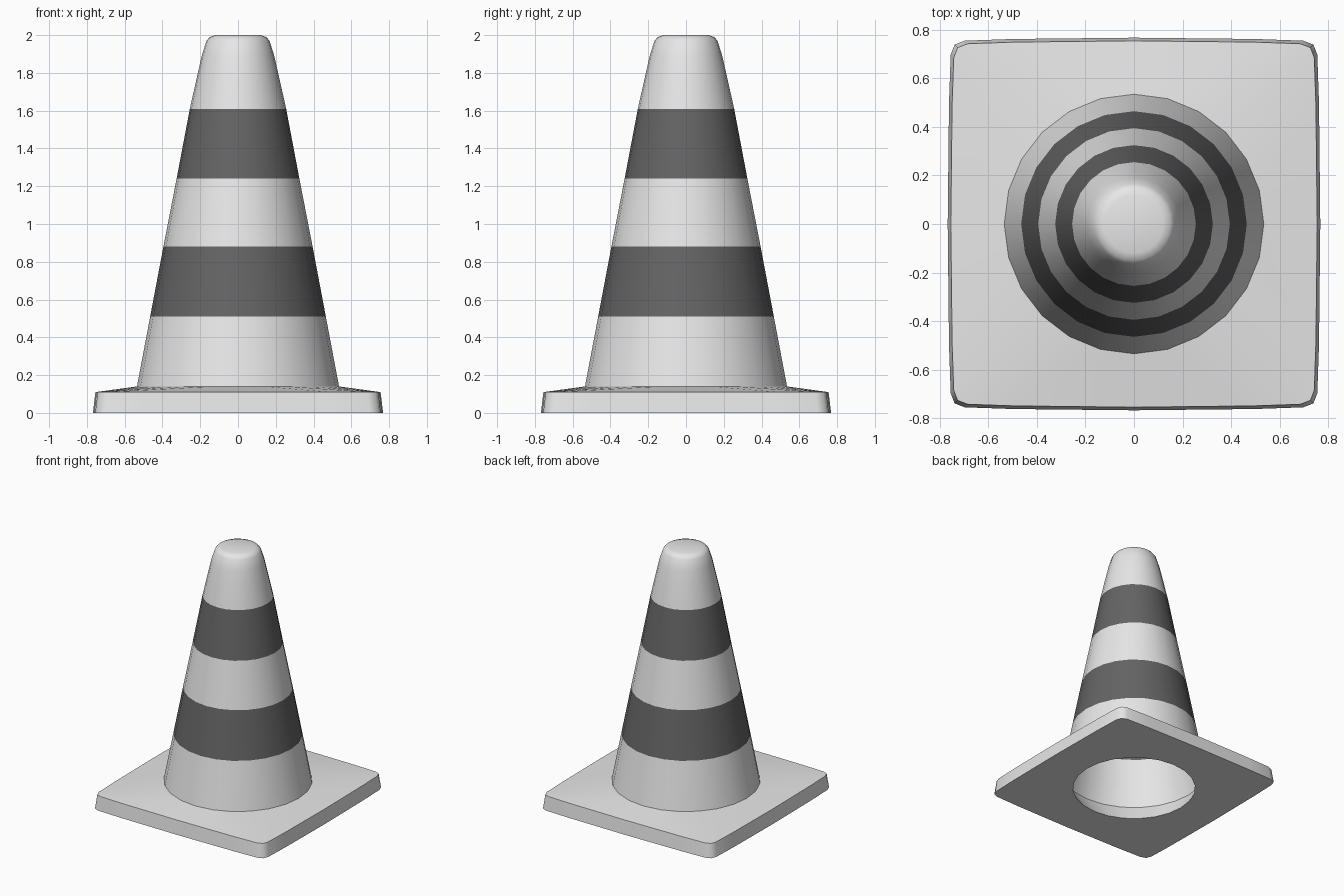
import bpy
import bmesh
from math import cos, sin, pi, radians

SIDES = 24

default = bpy.data.objects.get("Cube")
if default:
    bpy.data.objects.remove(default, do_unlink=True)


def make_material(name, value):
    mat = bpy.data.materials.new(name)
    mat.use_nodes = True
    colour = (value, value, value, 1)
    mat.diffuse_color = colour
    mat.node_tree.nodes["Principled BSDF"].inputs["Base Color"].default_value = colour
    return mat


light = make_material("light grey", 0.8)
dark = make_material("dark grey", 0.127)


def circle(radius, z):
    return [(radius * cos(2 * pi * i / SIDES), radius * sin(2 * pi * i / SIDES), z)
            for i in range(SIDES)]


def rounded_square(half, z):
    # One quarter of a slightly bowed square, turned four times
    quarter = [(1, 0), (0.993, 0.65), (0.984, 0.908),
               (0.963, 0.963), (0.908, 0.984), (0.65, 0.993)]
    ring = []
    for turn in range(4):
        c, s = round(cos(turn * pi / 2)), round(sin(turn * pi / 2))
        ring += [(half * (x * c - y * s), half * (x * s + y * c), z) for x, y in quarter]
    return ring


def loft(name, rings, materials, bands=(), cap=False, closed=False):
    bm = bmesh.new()
    loops = [[bm.verts.new(p) for p in ring] for ring in rings]
    pairs = list(zip(loops, loops[1:]))
    if closed:
        pairs.append((loops[-1], loops[0]))
    for row, (low, high) in enumerate(pairs):
        for i in range(SIDES):
            j = (i + 1) % SIDES
            face = bm.faces.new((low[i], low[j], high[j], high[i]))
            face.material_index = int(row in bands)
    if cap:
        bm.faces.new(loops[-1])
    mesh = bpy.data.meshes.new(name)
    bm.to_mesh(mesh)
    bm.free()
    for mat in materials:
        mesh.materials.append(mat)
    obj = bpy.data.objects.new(name, mesh)
    bpy.context.collection.objects.link(obj)
    bpy.ops.object.select_all(action='DESELECT')
    obj.select_set(True)
    bpy.context.view_layer.objects.active = obj
    bpy.ops.object.shade_smooth_by_angle(angle=radians(50))
    return obj


# Square foot with a round opening underneath
loft("base_plate",
     [circle(0.456, 0), rounded_square(0.768, 0), rounded_square(0.755, 0.11),
      circle(0.535, 0.14)],
     [light], closed=True)

# Hollow cone with two dark bands and a rounded tip
profile = [(0.535, 0.14), (0.465, 0.51), (0.395, 0.88), (0.325, 1.24), (0.255, 1.61),
           (0.217, 1.78), (0.192, 1.89), (0.167, 1.97), (0.15, 1.99), (0.12, 2.0)]
loft("cone_body", [circle(r, z) for r, z in profile], [light, dark], bands=(1, 3), cap=True)
